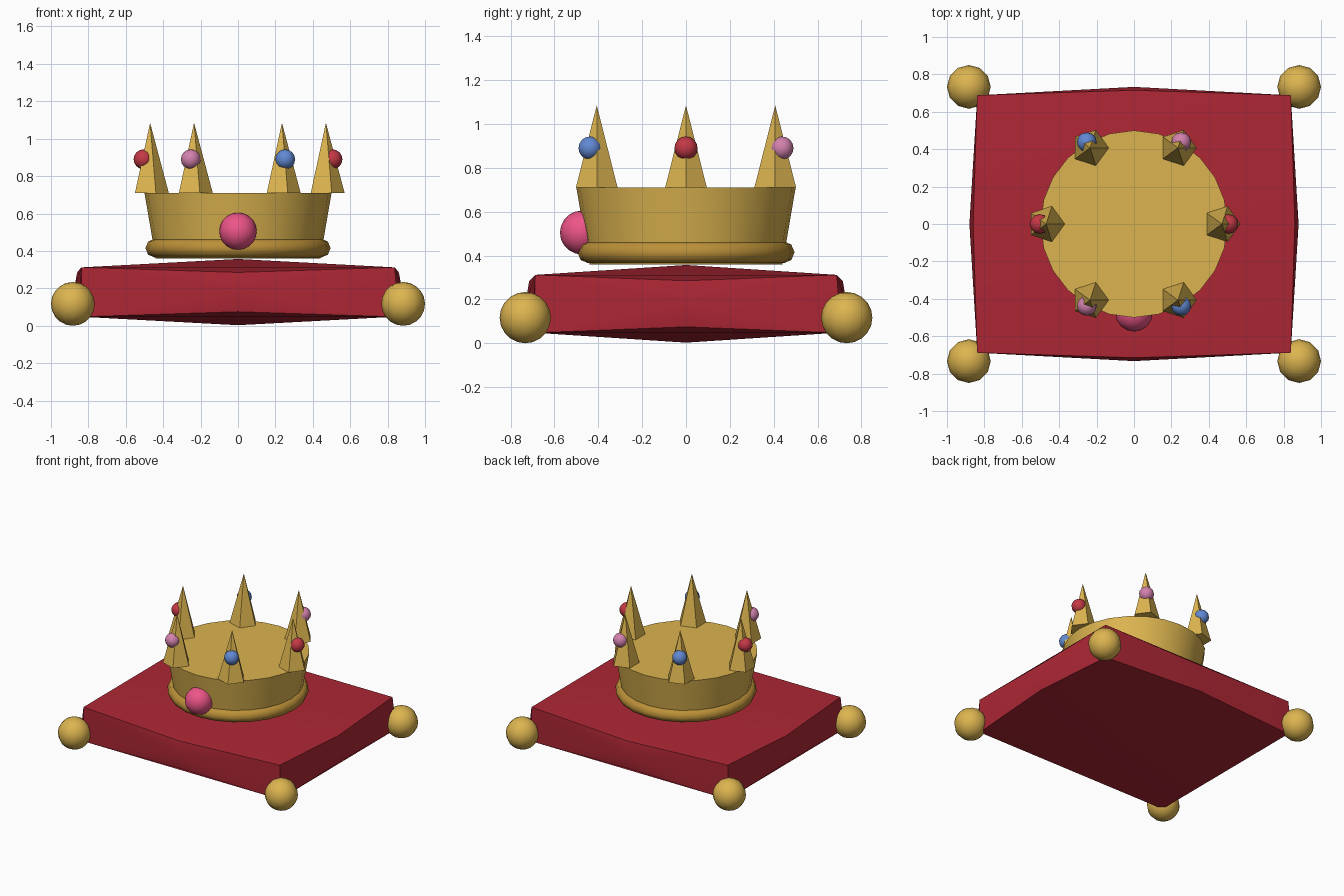
import bpy, bmesh, math

if "Cube" in bpy.data.objects:
    bpy.data.objects.remove(bpy.data.objects["Cube"])


def material(name, color):
    m = bpy.data.materials.new(name)
    m.diffuse_color = (*color, 1)
    m.use_nodes = True
    m.node_tree.nodes["Principled BSDF"].inputs["Base Color"].default_value = m.diffuse_color
    return m


GOLD = material("gold", (0.72, 0.46, 0.08))
DARK_GOLD = material("dark_gold", (0.50, 0.28, 0.04))
VELVET = material("velvet", (0.42, 0.02, 0.035))
PINK = material("pink", (0.85, 0.09, 0.25))
RED = material("red", (0.55, 0.04, 0.06))
ROSE = material("rose", (0.65, 0.22, 0.42))
BLUE = material("blue", (0.12, 0.25, 0.65))


def finish(name, mat, angle=None):
    ob = bpy.context.object
    ob.name = name
    ob.data.materials.append(mat)
    if angle:
        bpy.ops.object.shade_smooth_by_angle(angle=math.radians(angle))
    return ob


def ball(name, loc, r, mat, segments=16, rings=10):
    bpy.ops.mesh.primitive_uv_sphere_add(
        segments=segments, ring_count=rings, radius=r, location=loc)
    return finish(name, mat, 60)


# Cushion: cube faces fanned from their centres, edges split once, then puffed out
bm = bmesh.new()
bmesh.ops.create_cube(bm, size=2)
outer = list(bm.edges)
bmesh.ops.poke(bm, faces=list(bm.faces))
bmesh.ops.subdivide_edges(bm, edges=outer, cuts=1)
for v in bm.verts:
    sx, sy, sz = (round(c) for c in v.co)
    zeros = (sx, sy, sz).count(0)
    px, py = (0.838, 0.688) if zeros == 0 else (0.86, 0.715)
    if zeros == 1 and sz == 0:
        px, py = 0.848, 0.697
    if zeros == 2:
        px, py = 0.88, 0.733
    pz = (0.132, 0.105, 0.177)[zeros]
    v.co = (sx * px, sy * py, 0.18 + sz * pz)
bmesh.ops.recalc_face_normals(bm, faces=list(bm.faces))
mesh = bpy.data.meshes.new("cushion")
bm.to_mesh(mesh)
bm.free()
cushion = bpy.data.objects.new("cushion", mesh)
bpy.context.collection.objects.link(cushion)
bpy.context.view_layer.objects.active = cushion
cushion.select_set(True)
finish("cushion", VELVET, 40)

# Gold corner balls
for sx in (-1, 1):
    for sy in (-1, 1):
        ball("corner_ball", (sx * 0.883, sy * 0.733, 0.117), 0.117, GOLD, 12, 10)

# Crown band with closed top, and its rolled base ring
bpy.ops.mesh.primitive_cone_add(vertices=24, radius1=0.44, radius2=0.5,
                                depth=0.35, location=(0, 0, 0.535))
finish("crown_band", GOLD, 30)
bpy.ops.mesh.primitive_torus_add(major_segments=24, minor_segments=8,
                                 major_radius=0.445, minor_radius=0.05,
                                 location=(0, 0, 0.415))
finish("base_ring", DARK_GOLD, 60)

# Six five-sided spikes, each with a jewel on its outer side
for i in range(6):
    a = i * math.pi / 3
    c, s = math.cos(a), math.sin(a)
    bpy.ops.mesh.primitive_cone_add(
        vertices=5, radius1=0.1, radius2=0, depth=0.375,
        location=(0.47 * c, 0.47 * s, 0.8975), rotation=(0, 0, -math.pi / 2))
    finish("crown_spike", GOLD)
    ball("spike_jewel", (0.505 * c, 0.505 * s, 0.89), 0.053,
         (RED, ROSE, BLUE)[i % 3], 12, 8)

# Large front jewel
ball("front_jewel", (0, -0.475, 0.505), 0.1, PINK)
